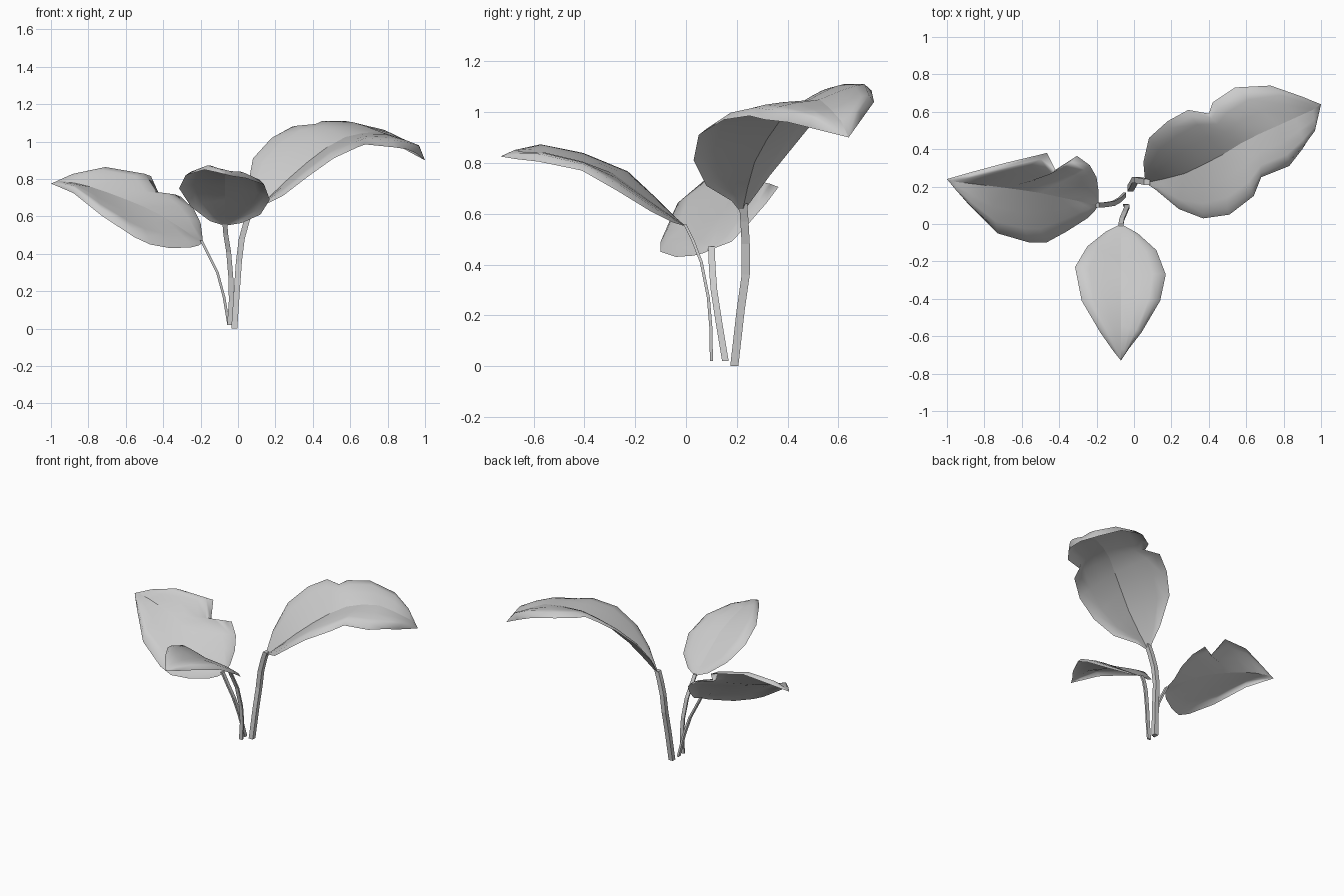
import bpy, bmesh
from mathutils import Vector

if "Cube" in bpy.data.objects:
    bpy.data.objects.remove(bpy.data.objects["Cube"])

# fraction from midrib (0) to edge (1), and bulge weight at that fraction
SECTION = [(0, 0), (0.4, 0.6), (0.7, 0.9), (0.88, 0.9), (1, 0)]


def vecs(pts):
    return [Vector(p) for p in pts]


def along(path, t):
    f = max(0, min(1, t)) * (len(path) - 1)
    i = min(int(f), len(path) - 2)
    return path[i].lerp(path[i + 1], f - i)


def add_object(name, bm):
    me = bpy.data.meshes.new(name)
    bm.to_mesh(me)
    bm.free()
    bpy.context.collection.objects.link(bpy.data.objects.new(name, me))


# leaf blade whose rim curls down more towards the tip
def leaf(name, midrib, side_a, side_b, bulge):
    midrib, side_a, side_b = vecs(midrib), vecs(side_a), vecs(side_b)
    rib = midrib[:-1]
    n = len(side_a)
    bm = bmesh.new()
    rows = []
    for i in range(n):
        t = (i + 1) / n
        m, a, b = along(rib, t), side_a[i], side_b[i]
        up = (b - a).cross(along(rib, t + .1) - along(rib, t - .1)).normalized()
        if up.z < 0:
            up = -up

        def pt(edge, f, w):
            k = bulge * (.2 + t) * min(1, (edge - m).length / .12)
            return bm.verts.new(m.lerp(edge, f) + up * (w * k))
        rows.append([pt(a, f, w) for f, w in reversed(SECTION)] +
                    [pt(b, f, w) for f, w in SECTION[1:]])
    base, tip = bm.verts.new(midrib[0]), bm.verts.new(midrib[-1])
    for j in range(len(rows[0]) - 1):
        bm.faces.new((base, rows[0][j + 1], rows[0][j]))
        for r, s in zip(rows, rows[1:]):
            bm.faces.new((r[j], r[j + 1], s[j + 1], s[j]))
        bm.faces.new((rows[-1][j], rows[-1][j + 1], tip))
    bm.normal_update()
    if sum(f.normal.z for f in bm.faces) < 0:
        bmesh.ops.reverse_faces(bm, faces=bm.faces[:])
    for f in bm.faces:
        f.smooth = True
    # crease along the midrib
    mids = {r[len(r) // 2] for r in rows} | {base, tip}
    for e in bm.edges:
        if e.verts[0] in mids and e.verts[1] in mids:
            e.smooth = False
    add_object(name, bm)


# four-sided stem with a rectangular section
def stem(name, pts, wx, wy):
    bm = bmesh.new()
    rings = [[bm.verts.new((x + sx * wx / 2, y + sy * wy / 2, z))
              for sx, sy in ((-1, -1), (1, -1), (1, 1), (-1, 1))] for x, y, z in pts]
    for r, s in zip(rings, rings[1:]):
        for j in range(4):
            k = (j + 1) % 4
            bm.faces.new((r[j], r[k], s[k], s[j]))
    bm.faces.new(rings[0][::-1])
    bm.faces.new(rings[-1])
    add_object(name, bm)


# large back right leaf
leaf("large_leaf",
     [(.06, .22, .6), (.25, .26, .785), (.44, .35, .95), (.61, .455, 1.045), (.79, .535, 1.05), (.955, .61, .965), (1, .64, .9)],
     [(.05, .33, .75), (.08, .46, .91), (.18, .55, 1.02), (.29, .61, 1.08),
      (.40, .59, 1.08), (.42, .65, 1.09), (.54, .73, 1.085), (.73, .74, 1.04), (.87, .69, .97)],
     [(.12, .18, .65), (.24, .08, .71), (.37, .03, .81), (.51, .05, .91),
      (.64, .15, .97), (.68, .25, .985), (.83, .31, .97), (.9, .4, .96), (.95, .48, .94)], .034)

# front leaf
leaf("front_leaf",
     [(-.07, 0, .55), (-.07, -.14, .65), (-.07, -.29, .76), (-.07, -.48, .83), (-.07, -.67, .85), (-.07, -.73, .825)],
     [(-.15, -.04, .575), (-.25, -.12, .65), (-.315, -.23, .75), (-.28, -.41, .82), (-.18, -.58, .85), (-.11, -.68, .835)],
     [(.02, -.05, .565), (.12, -.14, .61), (.17, -.27, .69), (.14, -.41, .77), (.04, -.58, .805), (-.03, -.67, .815)], .028)

# left leaf
leaf("left_leaf",
     [(-.19, .1, .46), (-.38, .14, .59), (-.52, .17, .66), (-.66, .19, .715), (-.82, .21, .77), (-.95, .225, .79), (-1, .24, .775)],
     [(-.19, .18, .49), (-.2, .25, .565), (-.237, .315, .64), (-.305, .364, .705),
      (-.42, .29, .715), (-.465, .38, .815), (-.69, .326, .85), (-.86, .28, .81)],
     [(-.21, .07, .445), (-.25, .03, .435), (-.36, -.04, .43), (-.47, -.1, .45),
      (-.556, -.1, .49), (-.73, -.05, .605), (-.88, .1, .725), (-.95, .18, .755)], .028)

# stems
stem("large_stem", [(-.02, .19, 0), (-.005, .215, .22), (.005, .235, .36), (.02, .235, .48), (.045, .23, .57), (.07, .225, .64)], .032, .032)
stem("front_stem", [(-.045, .1, .02), (-.036, .098, .15), (-.038, .088, .27), (-.05, .06, .41), (-.065, .025, .5), (-.07, -.005, .56)], .026, .012)
stem("left_stem", [(-.05, .155, .02), (-.075, .13, .17), (-.11, .11, .3), (-.155, .103, .39), (-.195, .1, .47)], .014, .026)
